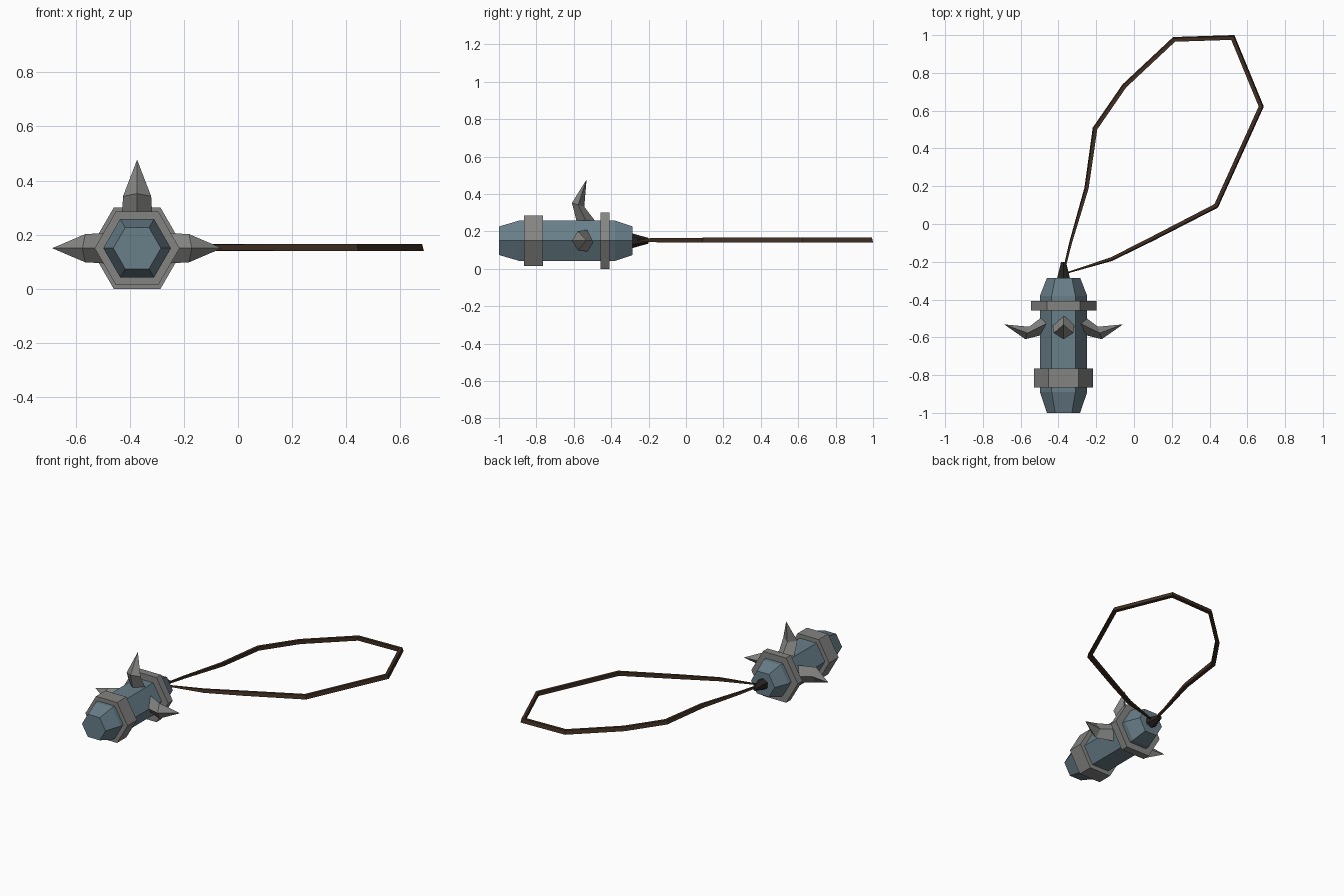
import bpy, bmesh, math
from mathutils import Vector

if "Cube" in bpy.data.objects:
    bpy.data.objects.remove(bpy.data.objects["Cube"])

CX, CZ = -0.373, 0.15   # axis of the head, running along y


def material(name, rgb):
    m = bpy.data.materials.new(name)
    m.diffuse_color = (*rgb, 1)
    m.use_nodes = True
    m.node_tree.nodes["Principled BSDF"].inputs["Base Color"].default_value = m.diffuse_color
    return m


STEEL = material("blue_steel", (0.14, 0.21, 0.25))
IRON = material("grey_iron", (0.23, 0.23, 0.225))
BLACK = material("black_binding", (0.02, 0.018, 0.016))
LEATHER = material("dark_leather", (0.05, 0.028, 0.016))


def skin(name, rings, mat, cap=True):
    """Join equal-sized rings of points into a flat-faced tube."""
    bm = bmesh.new()
    loops = [[bm.verts.new(p) for p in r] for r in rings]
    n = len(loops[0])
    for a, b in zip(loops, loops[1:]):
        for i in range(n):
            j = (i + 1) % n
            bm.faces.new((a[i], a[j], b[j], b[i]))
    if cap:
        bm.faces.new(loops[0])
        bm.faces.new(loops[-1])
    bmesh.ops.remove_doubles(bm, verts=bm.verts, dist=1e-5)
    bmesh.ops.recalc_face_normals(bm, faces=bm.faces)
    me = bpy.data.meshes.new(name)
    bm.to_mesh(me)
    bm.free()
    me.materials.append(mat)
    ob = bpy.data.objects.new(name, me)
    bpy.context.collection.objects.link(ob)
    return ob


def hex_lathe(name, profile, mat, turn=0.0):
    rings = []
    for y, r in profile:
        angles = [turn + math.tau * i / 6 for i in range(6)]
        rings.append([(CX + r * math.cos(a), y, CZ + r * math.sin(a)) for a in angles])
    return skin(name, rings, mat)


# head, bands and binding
hex_lathe("head", [(-1.0, 0.088), (-0.89, 0.125), (-0.38, 0.125), (-0.285, 0.088)], STEEL)
hex_lathe("front_band", [(-0.865, 0.157), (-0.765, 0.157)], IRON)
hex_lathe("rear_band", [(-0.457, 0.1732), (-0.408, 0.1732)], IRON)
hex_lathe("strap_binding", [(-0.29, 0.04), (-0.2, 0.015)], BLACK, math.pi / 6)


# bent spikes: (y, distance from axis, half length, half width, slant)
SPIKE = [(-0.525, 0.085, 0.055, 0.058, 0.0),
         (-0.577, 0.192, 0.033, 0.052, 0.01)]


def spike(name, angle, reach):
    out = Vector((math.cos(angle), 0, math.sin(angle)))
    side = Vector((-math.sin(angle), 0, math.cos(angle)))
    axis = Vector((CX, 0, CZ))
    rings = []
    for y, d, hl, hw, s in SPIKE:
        c = axis + out * d + Vector((0, y, 0))
        fore = Vector((0, -hl, 0)) + out * s
        rings.append([c + fore, c + side * hw, c - fore, c - side * hw])
    tip = axis + out * reach + Vector((0, -0.532, 0))
    eps = [Vector((0, -1, 0)), side, Vector((0, 1, 0)), -side]
    rings.append([tip + e * 0.0005 for e in eps])
    return skin(name, rings, IRON)


spike("top_spike", math.pi / 2, 0.326)
spike("right_spike", 0, 0.313)
spike("left_spike", math.pi, 0.313)

# wrist loop: (x, y, thickness scale) along its centre line
PATH = [(-0.368, -0.235, 0.45), (-0.335, -0.1, 0.6), (-0.25, 0.19, 0.9), (-0.205, 0.505, 1),
        (-0.05, 0.73, 1), (0.213, 0.976, 1), (0.522, 0.986, 1), (0.672, 0.622, 1),
        (0.434, 0.097, 1), (0.1, -0.075, 0.95), (-0.12, -0.185, 0.8), (-0.355, -0.258, 0.3)]
pts = [Vector((x, y, 0)) for x, y, _ in PATH]
rings = []
for i, p in enumerate(pts):
    before = (p - pts[max(i - 1, 0)]).normalized()
    after = (pts[min(i + 1, len(pts) - 1)] - p).normalized()
    t = (before + after).normalized()
    out = Vector((-t.y, t.x, 0))
    w = PATH[i][2] / max(0.6, t.dot(after if after.length else before))
    h = 0.013 * PATH[i][2]
    z = 0.153
    rings.append([p + out * (u * w) + Vector((0, 0, z + v * h))
                  for u, v in ((0.014, -1), (0.008, 1), (-0.011, 1), (-0.011, -1))])
skin("wrist_loop", rings, LEATHER)
